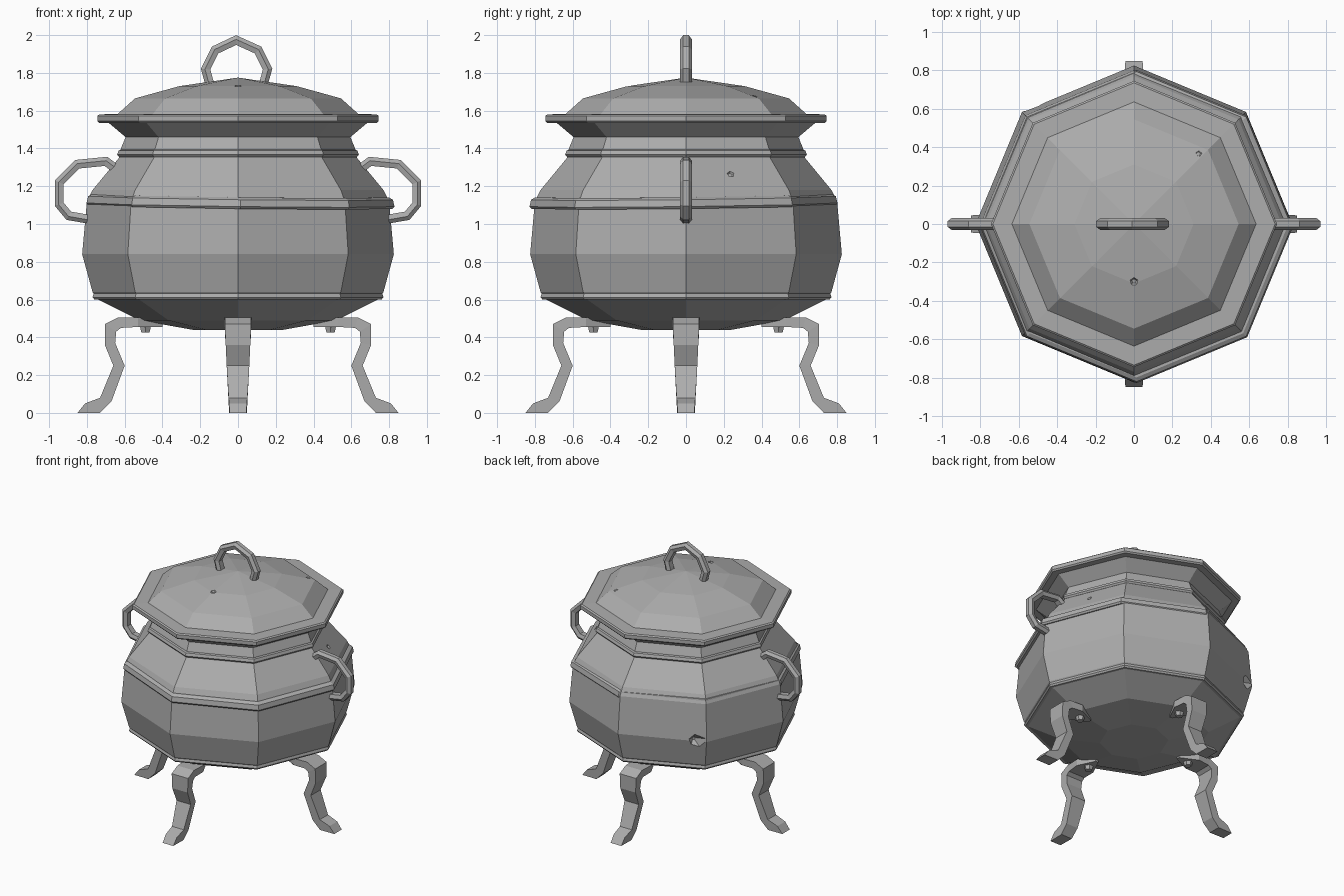
import bpy, bmesh, math
from mathutils import Vector, Matrix

if "Cube" in bpy.data.objects:
    bpy.data.objects.remove(bpy.data.objects["Cube"])

iron = bpy.data.materials.new("grey_iron")
iron.use_nodes = True
GREY = (0.42, 0.42, 0.42, 1)
iron.diffuse_color = GREY
iron.node_tree.nodes["Principled BSDF"].inputs["Base Color"].default_value = GREY


def finish(bm, name):
    bmesh.ops.recalc_face_normals(bm, faces=bm.faces[:])
    mesh = bpy.data.meshes.new(name)
    bm.to_mesh(mesh)
    bm.free()
    mesh.materials.append(iron)
    ob = bpy.data.objects.new(name, mesh)
    bpy.context.collection.objects.link(ob)
    return ob


def bridge(bm, rows):
    """Quads between consecutive closed loops of vertices."""
    for a, b in zip(rows, rows[1:]):
        n = len(a)
        for i in range(n):
            j = (i + 1) % n
            bm.faces.new((a[i], a[j], b[j], b[i]))


def lathe(name, profile, closed=False):
    """Octagonal turning of (radius, height) points, corners on the axes."""
    bm = bmesh.new()
    turns = [i * math.tau / 8 for i in range(8)]
    rows = [[bm.verts.new((r * math.cos(t), r * math.sin(t), z)) for t in turns]
            for r, z in profile]
    if closed:
        rows.append(rows[0])
    bridge(bm, rows)
    if not closed:
        bm.faces.new(rows[0])
        bm.faces.new(rows[-1])
    bmesh.ops.remove_doubles(bm, verts=bm.verts[:], dist=0.0001)
    return finish(bm, name)


def band(name, r, z0, z1):
    return lathe(name, [(r - 0.09, z0), (r - 0.01, z0), (r, z0 + 0.012),
                        (r - 0.008, z1 - 0.012), (r - 0.03, z1), (r - 0.09, z1)], True)


def bar(name, path):
    """Hexagonal bar swept along (x, z) points."""
    bm = bmesh.new()
    pts = [Vector((x, 0, z)) for x, z in path]
    side = Vector((0, 1, 0))
    rows = []
    for i, p in enumerate(pts):
        into = (p - pts[i - 1]).normalized() if i else (pts[1] - p).normalized()
        out = (pts[i + 1] - p).normalized() if i + 1 < len(pts) else into
        tangent = (into + out).normalized()
        normal = tangent.cross(side) / max(tangent.dot(into), 0.5)
        rows.append([bm.verts.new(p + normal * a + side * b) for a, b in
                     ((0.025, 0.015), (0.005, 0.031), (-0.022, 0.022),
                      (-0.022, -0.022), (0.005, -0.031), (0.025, -0.015))])
    bridge(bm, rows)
    bm.faces.new(rows[0])
    bm.faces.new(rows[-1])
    return finish(bm, name)


def dent(target, x, y, z, nx, ny, nz, size=0.06):
    """Chip a shallow faceted pit into a surface."""
    bm = bmesh.new()
    bmesh.ops.create_cone(bm, cap_ends=True, segments=5, radius1=0.012,
                          radius2=size * 1.7, depth=size * 1.6)
    normal = Vector((nx, ny, nz)).normalized()
    turn = normal.to_track_quat("Z", "Y").to_matrix().to_4x4()
    centre = Vector((x, y, z)) + normal * size * 0.25
    bm.transform(Matrix.Translation(centre) @ turn)
    cutter = finish(bm, "dent_cutter")
    cutter.hide_render = True
    mod = target.modifiers.new("dent", "BOOLEAN")
    mod.operation = "DIFFERENCE"
    mod.solver = "EXACT"
    mod.object = cutter
    bpy.context.view_layer.objects.active = target
    bpy.ops.object.modifier_apply(modifier=mod.name)
    bpy.data.objects.remove(cutter)


# Pot body and its bands
body = lathe("pot_body", [(0.24, 0.44), (0.52, 0.49), (0.74, 0.60), (0.77, 0.64),
                          (0.825, 0.84), (0.80, 1.12), (0.77, 1.18), (0.63, 1.35),
                          (0.62, 1.40), (0.595, 1.46), (0.69, 1.54)])
band("lower_band", 0.77, 0.60, 0.648)
middle = band("middle_band", 0.815, 1.09, 1.15)
middle.rotation_euler = (0.012, 0.012, 0)
band("neck_band", 0.64, 1.355, 1.40)

# Lid: overhanging rim and faceted dome
lathe("lid_rim", [(0.60, 1.535), (0.735, 1.535), (0.745, 1.545),
                  (0.745, 1.572), (0.735, 1.58), (0.60, 1.585)], True)
lid = lathe("lid_dome", [(0.66, 1.545), (0.64, 1.58), (0.545, 1.665),
                         (0.31, 1.73), (0.0, 1.775)])

# Dents in the pot and lid
c = math.cos(math.pi / 4)
dent(body, 0.825 * c, -0.825 * c, 0.84, 1, -1, 0)
dent(body, 0.70, 0.29, 0.84, 1, 0.42, 0, 0.045)
dent(body, -0.29, -0.68, 0.75, -0.41, -1, -0.25, 0.04)
dent(body, -0.49, 0.60, 0.84, -1, 1, 0, 0.045)
dent(body, 0.61, 0.24, 1.27, 1, 0.41, 0.8, 0.035)
dent(lid, 0, -0.30, 1.735, 0, -0.2, 1, 0.03)
dent(lid, 0.34, 0.37, 1.69, 0.3, 0.3, 1, 0.035)

# Handles
bar("lid_handle", [(-0.145, 1.73), (-0.17, 1.82), (-0.12, 1.92), (-0.01, 1.972),
                   (0.105, 1.92), (0.155, 1.82), (0.13, 1.73)])
for label, sign in (("left", 1), ("right", -1)):
    grip = bar(label + "_handle", [(0.62, 1.27), (0.70, 1.33), (0.85, 1.315),
                                   (0.945, 1.22), (0.945, 1.105), (0.895, 1.045),
                                   (0.78, 1.025)])
    grip.rotation_euler.z = 0 if sign > 0 else math.pi

# Legs: outer radius, outer z, inner radius, inner z, half width
STATIONS = [(0.40, 0.49, 0.40, 0.455, 0.012), (0.53, 0.505, 0.53, 0.455, 0.075),
            (0.635, 0.505, 0.62, 0.45, 0.07), (0.705, 0.47, 0.645, 0.43, 0.07),
            (0.705, 0.36, 0.65, 0.37, 0.065), (0.66, 0.25, 0.60, 0.25, 0.06),
            (0.73, 0.08, 0.67, 0.06, 0.05), (0.81, 0.05, 0.73, 0.0, 0.047),
            (0.85, 0.0, 0.80, 0.0, 0.045)]
for k, label in enumerate(("left", "back", "right", "front")):
    bm = bmesh.new()
    rows = [[bm.verts.new(p) for p in ((ro, -w, zo), (ro, w, zo), (ri, w, zi), (ri, -w, zi))]
            for ro, zo, ri, zi, w in STATIONS]
    bridge(bm, rows)
    bm.faces.new(rows[0])
    bm.faces.new(rows[-1])
    leg = finish(bm, label + "_leg")
    leg.rotation_euler.z = k * math.pi / 2

    # Bolt under the mounting plate
    bm = bmesh.new()
    bmesh.ops.create_cone(bm, cap_ends=True, segments=6, radius1=0.025, radius2=0.035,
                          depth=0.04, matrix=Matrix.Translation((0.49, 0, 0.445)))
    bolt = finish(bm, label + "_leg_bolt")
    bolt.rotation_euler.z = k * math.pi / 2
